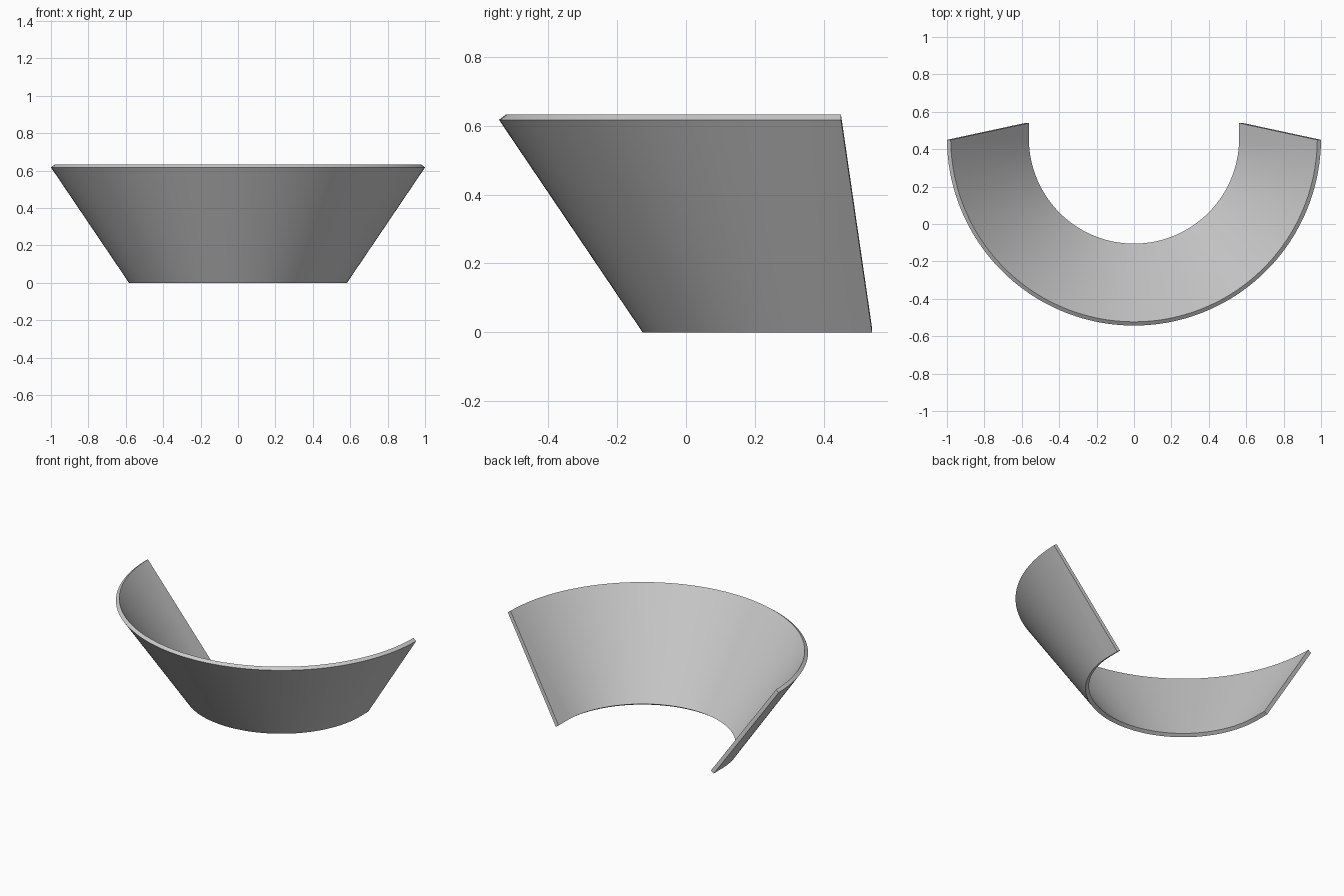
import bpy, bmesh, math

cube = bpy.data.objects.get("Cube")
if cube:
    bpy.data.objects.remove(cube, do_unlink=True)

grey = bpy.data.materials.new("light grey")
grey.use_nodes = True
colour = (0.6, 0.6, 0.6, 1)
grey.diffuse_color = colour
grey.node_tree.nodes["Principled BSDF"].inputs["Base Color"].default_value = colour

# Wall section as (radius, height, y of the cut end): rims are square to the wall
SECTION = [(0.583, 0.0, 0.54), (1.0, 0.617, 0.45),
           (0.98, 0.632, 0.45), (0.562, 0.014, 0.54)]
CENTRE_Y = 0.457
STEPS = 44
SWEEP = math.radians(88)

bm = bmesh.new()


def arc_column(angle):
    return [bm.verts.new((r * math.sin(angle), CENTRE_Y - r * math.cos(angle), z))
            for r, z, _ in SECTION]


def end_column(side):
    return [bm.verts.new((side * r, y, z)) for r, z, y in SECTION]


# Sweep the section round the half cone, with straight tangent ends
columns = [end_column(-1)]
columns += [arc_column(SWEEP * i / STEPS) for i in range(-STEPS, STEPS + 1)]
columns.append(end_column(1))

for a, b in zip(columns, columns[1:]):
    for i in range(4):
        j = (i + 1) % 4
        bm.faces.new((a[i], b[i], b[j], a[j]))
bm.faces.new(columns[0])
bm.faces.new(columns[-1][::-1])
bmesh.ops.recalc_face_normals(bm, faces=bm.faces)

mesh = bpy.data.meshes.new("curved_wall")
bm.to_mesh(mesh)
bm.free()
mesh.materials.append(grey)
wall = bpy.data.objects.new("curved_wall", mesh)
bpy.context.collection.objects.link(wall)

# Smooth round the curve, sharp at the rims and ends
bpy.ops.object.select_all(action='DESELECT')
wall.select_set(True)
bpy.context.view_layer.objects.active = wall
bpy.ops.object.shade_smooth_by_angle(angle=math.radians(30))
